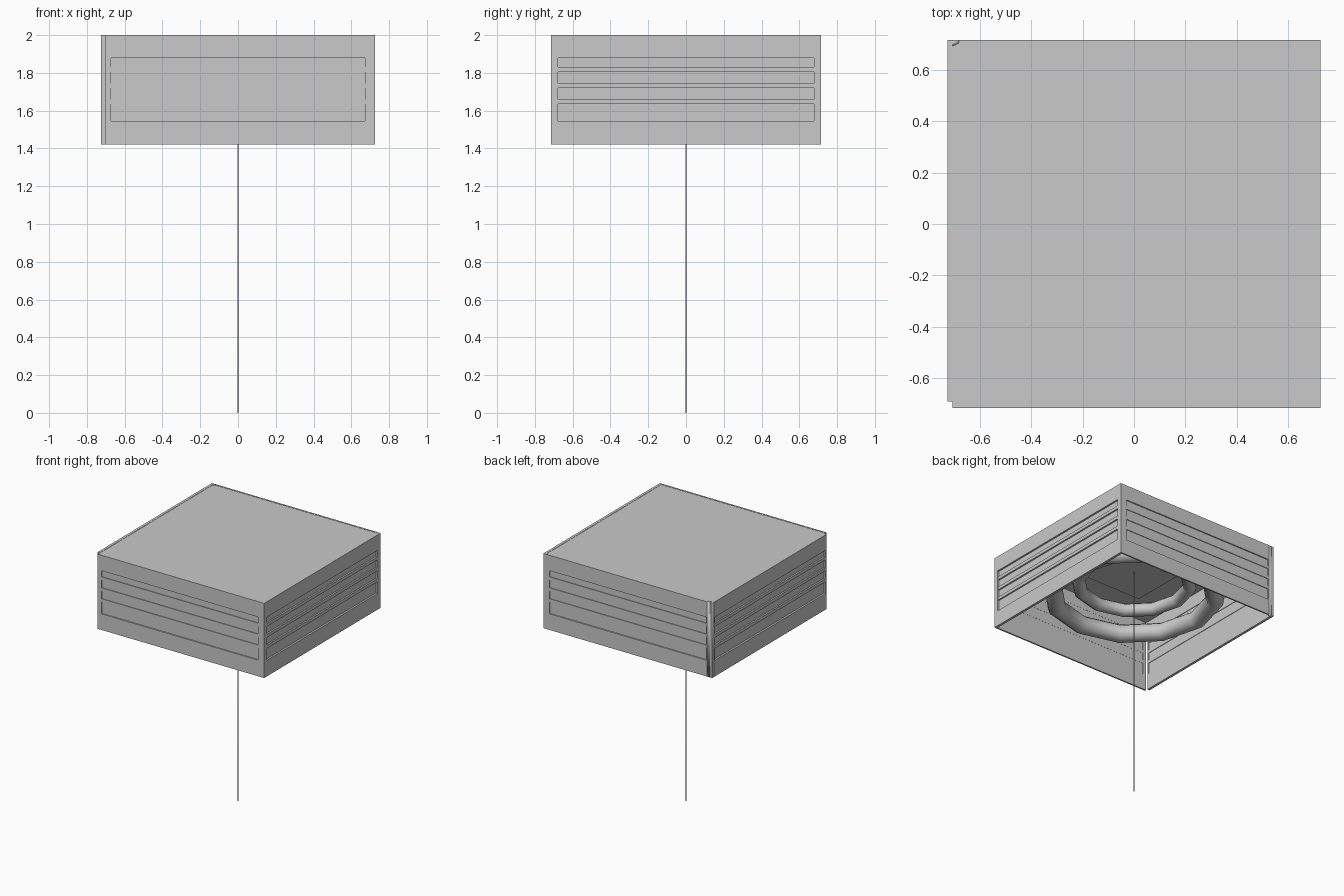
import bpy, bmesh, math
from mathutils import Matrix, Vector

cube = bpy.data.objects.get("Cube")
if cube:
    bpy.data.objects.remove(cube, do_unlink=True)

GREY = (0.585, 0.585, 0.585, 1)
grey = bpy.data.materials.new("plain grey")
grey.use_nodes = True
grey.diffuse_color = GREY
grey.node_tree.nodes["Principled BSDF"].inputs["Base Color"].default_value = GREY

HX, HY = 0.725, 0.715          # half sizes of the housing
BOTTOM, TOP = 1.42, 2.0
SIDE, END = 0.02, 0.012        # wall thickness across x and across y
WIN_LOW, WIN_HIGH = 1.545, 1.88
POST_X, POST_Y = 0.045, 0.025  # corner post


def finish(bm, name, smooth=False):
    bmesh.ops.recalc_face_normals(bm, faces=bm.faces)
    mesh = bpy.data.meshes.new(name)
    bm.to_mesh(mesh)
    bm.free()
    mesh.materials.append(grey)
    for p in mesh.polygons:
        p.use_smooth = smooth
    obj = bpy.data.objects.new(name, mesh)
    bpy.context.collection.objects.link(obj)


def add_box(bm, low, high):
    low, high = Vector(low), Vector(high)
    m = Matrix.Translation((low + high) / 2) @ Matrix.Diagonal((high - low).to_4d())
    bmesh.ops.create_cube(bm, size=1, matrix=m)


def box(name, low, high):
    bm = bmesh.new()
    add_box(bm, low, high)
    finish(bm, name)


def prism(name, outline, z0, z1, smooth=False):
    bm = bmesh.new()
    face = bm.faces.new([bm.verts.new((x, y, z0)) for x, y in outline])
    ext = bmesh.ops.extrude_face_region(bm, geom=[face])
    moved = [v for v in ext["geom"] if isinstance(v, bmesh.types.BMVert)]
    bmesh.ops.translate(bm, verts=moved, vec=(0, 0, z1 - z0))
    finish(bm, name, smooth)


def wall(name, angle, dist, left, right, thick, half, panel, slat):
    """Framed wall with a recessed panel and slats, facing -y before turning."""
    turn = Matrix.Rotation(angle, 4, 'Z')
    # frame
    bm = bmesh.new()

    def ring(x0, x1, z0, z1):
        return [bm.verts.new((x, -dist, z)) for x, z in ((x0, z0), (x1, z0), (x1, z1), (x0, z1))]
    outer = ring(left, right, BOTTOM, TOP)
    inner = ring(-half, half, WIN_LOW, WIN_HIGH)
    for i in range(4):
        j = (i + 1) % 4
        bm.faces.new((outer[i], outer[j], inner[j], inner[i]))
    ext = bmesh.ops.extrude_face_region(bm, geom=bm.faces[:])
    moved = [v for v in ext["geom"] if isinstance(v, bmesh.types.BMVert)]
    bmesh.ops.translate(bm, verts=moved, vec=(0, thick, 0))
    bm.transform(turn)
    finish(bm, name + "_frame")
    # recessed panel
    bm = bmesh.new()
    add_box(bm, (-half, -dist + panel, WIN_LOW), (half, -dist + panel + 0.002, WIN_HIGH))
    bm.transform(turn)
    finish(bm, name + "_panel")
    # slats
    bm = bmesh.new()
    for i in range(3):
        z = 1.635 + 0.085 * i
        add_box(bm, (-half, -dist + slat, z), (half, -dist + thick, z + 0.025))
    bm.transform(turn)
    finish(bm, name + "_slats")


def tube_ring(name, radius, thick, z, around=12, section=10):
    bm = bmesh.new()
    verts = []
    for i in range(section):
        a = math.tau * i / section
        verts.append(bm.verts.new((radius + thick * math.cos(a), 0, z + thick * math.sin(a))))
    edges = [bm.edges.new((verts[i], verts[(i + 1) % section])) for i in range(section)]
    bmesh.ops.spin(bm, geom=verts + edges, cent=(0, 0, 0), axis=(0, 0, 1),
                   angle=math.tau, steps=around, use_merge=True)
    bmesh.ops.remove_doubles(bm, verts=bm.verts, dist=0.0005)
    finish(bm, name, True)


# Four walls; the back right corner leaves room for the post
wall("front_wall", 0, HY, -HX + SIDE, HX - SIDE, END, 0.673, 0.009, 0.004)
wall("back_wall", math.pi, HY, -HX + SIDE, HX - POST_X, END, 0.673, 0.009, 0.004)
wall("left_wall", math.pi / 2, HX, -HY, HY, SIDE, 0.678, 0.014, 0.002)
wall("right_wall", -math.pi / 2, HX, -HY, HY - POST_Y, SIDE, 0.678, 0.014, 0.002)

# Soft shaded corner post wrapping the corner
prism("corner_post", [(-HX, HY), (-HX, HY - POST_Y), (-HX + SIDE, HY - POST_Y),
                      (-HX + POST_X, HY - END), (-HX + POST_X, HY)], BOTTOM, TOP, True)

# Top panel between the walls
box("top_panel", (-HX + SIDE, -HY + END, 1.985), (HX - SIDE, HY - END, 1.998))

# Fixture under the ceiling with two round tubes
box("fixture_box", (-0.28, -0.28, 1.84), (0.28, 0.28, 1.985))
tube_ring("outer_tube", 0.597, 0.068, 1.66)
tube_ring("inner_tube", 0.41, 0.05, 1.75)

# Pull cord
bm = bmesh.new()
bmesh.ops.create_cone(bm, cap_ends=True, segments=8, radius1=0.0025, radius2=0.0025,
                      depth=1.84, matrix=Matrix.Translation((0, 0, 0.92)))
finish(bm, "pull_cord", True)
